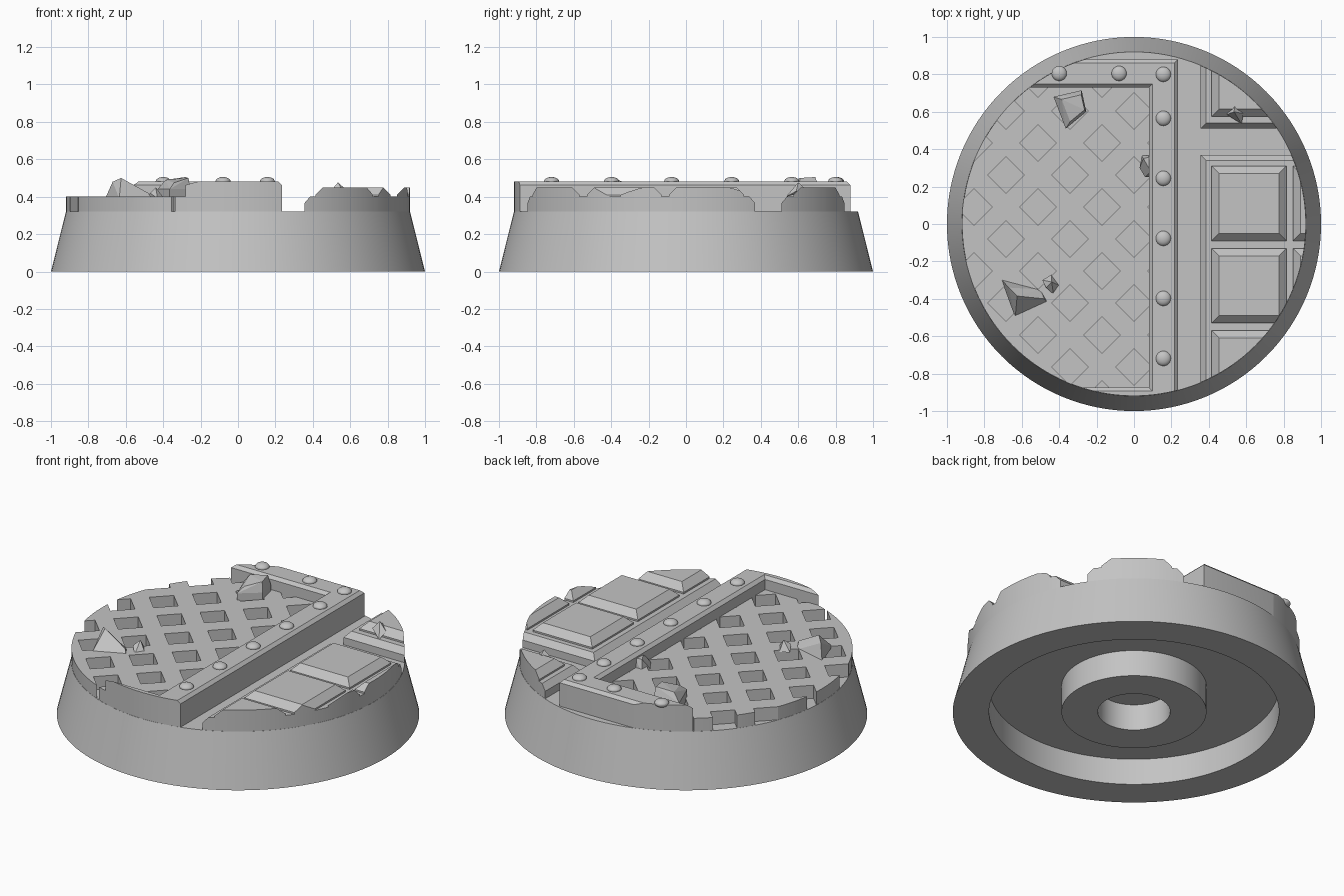
import bpy, bmesh, math
from mathutils import Matrix, Vector

cube = bpy.data.objects.get("Cube")
if cube:
    bpy.data.objects.remove(cube, do_unlink=True)

GREY = (0.55, 0.55, 0.55, 1)
stone = bpy.data.materials.new("plain grey")
stone.use_nodes = True
stone.diffuse_color = GREY
stone.node_tree.nodes["Principled BSDF"].inputs["Base Color"].default_value = GREY

FLOOR, RIM, FAR, SEGS = 0.32, 0.919, 1.2, 128


def finish(name, bm, smooth=False):
    """Turn a bmesh into a named, coloured object."""
    bmesh.ops.recalc_face_normals(bm, faces=bm.faces)
    mesh = bpy.data.meshes.new(name)
    bm.to_mesh(mesh)
    bm.free()
    mesh.materials.append(stone)
    ob = bpy.data.objects.new(name, mesh)
    bpy.context.collection.objects.link(ob)
    if smooth:
        shade(ob)
    return ob


def activate(ob):
    bpy.ops.object.select_all(action='DESELECT')
    ob.select_set(True)
    bpy.context.view_layer.objects.active = ob


def shade(ob):
    activate(ob)
    bpy.ops.object.shade_smooth_by_angle(angle=math.radians(20))


def cut(ob, tool, operation):
    """Apply a boolean with a helper object."""
    mod = ob.modifiers.new("cut", 'BOOLEAN')
    mod.object, mod.operation, mod.solver = tool, operation, 'EXACT'
    activate(ob)
    bpy.ops.object.modifier_apply(modifier=mod.name)


def prism(bm, outline, z0, z1):
    """Extrude a flat outline upwards and return its top face."""
    face = bm.faces.new([bm.verts.new((x, y, z0)) for x, y in outline])
    made = bmesh.ops.extrude_face_region(bm, geom=[face], use_keep_orig=True)["geom"]
    bmesh.ops.translate(bm, vec=(0, 0, z1 - z0),
                        verts=[g for g in made if isinstance(g, bmesh.types.BMVert)])
    return next(g for g in made if isinstance(g, bmesh.types.BMFace))


def chamfered_block(name, x0, x1, y0, y1, z0, shoulder, top, inset):
    """Block whose top edge slopes inwards above a shoulder height."""
    bm = bmesh.new()
    rings = []
    for z, d in ((z0, 0), (shoulder, 0), (top, inset)):
        rings.append([bm.verts.new(p) for p in (
            (x0 + d, y0 + d, z), (x1 - d, y0 + d, z),
            (x1 - d, y1 - d, z), (x0 + d, y1 - d, z))])
    bm.faces.new(rings[0])
    bm.faces.new(rings[-1])
    for low, high in zip(rings, rings[1:]):
        for i in range(4):
            j = (i + 1) % 4
            bm.faces.new((low[i], low[j], high[j], high[i]))
    return finish(name, bm)


def hull(name, points):
    """Angular stone from a few corner points."""
    bm = bmesh.new()
    for p in points:
        bm.verts.new(p)
    out = bmesh.ops.convex_hull(bm, input=bm.verts)
    bmesh.ops.delete(bm, geom=list({v for v in out["geom_interior"] + out["geom_unused"]
                                    if isinstance(v, bmesh.types.BMVert)}), context='VERTS')
    return finish(name, bm)


# Tapered round base with a ring recess and a socket underneath
bm = bmesh.new()
profile = ((0, .16), (.2, .16), (.2, 0), (.4, 0), (.4, .16), (.8, .16),
           (.8, 0), (1, 0), (.92, FLOOR), (0, FLOOR))
verts = [bm.verts.new((r, 0, z)) for r, z in profile]
edges = [bm.edges.new(pair) for pair in zip(verts, verts[1:])]
bmesh.ops.spin(bm, geom=verts + edges, cent=(0, 0, 0), axis=(0, 0, 1),
               angle=math.tau, steps=SEGS)
bmesh.ops.remove_doubles(bm, verts=bm.verts, dist=1e-4)
finish("base", bm, smooth=True)

# Round helper that trims everything on top to the rim
bm = bmesh.new()
bmesh.ops.create_cone(bm, cap_ends=True, segments=SEGS, radius1=RIM, radius2=RIM, depth=2)
trimmer = finish("rim_trimmer", bm)
trimmer.hide_render = True

# Diamond grating: a slab pierced by a staggered grid of holes
bm = bmesh.new()
prism(bm, ((-FAR, -.9), (.12, -.9), (.12, .76), (-FAR, .76)), FLOOR - .01, .4)
grating = finish("grating", bm)
bm = bmesh.new()
PITCH, HALF = 0.171, 0.097
for i in range(-6, 2):
    for j in range(-6, 7):
        if (i + j) % 2 == 0:
            cx, cy = i * PITCH, j * PITCH - .08
            prism(bm, ((cx - HALF, cy), (cx, cy - HALF), (cx + HALF, cy), (cx, cy + HALF)),
                  .2, .5)
holes = finish("grating_holes", bm)
cut(grating, holes, 'DIFFERENCE')
bpy.data.objects.remove(holes, do_unlink=True)

# Girder frame around the grating, with a chamfered top edge
bm = bmesh.new()
top = prism(bm, ((.235, -FAR), (.235, .88), (-FAR, .88), (-FAR, .73), (.08, .73),
                 (.08, -.875), (-FAR, -.875), (-FAR, -FAR)), FLOOR - .02, .48)
bmesh.ops.bevel(bm, geom=list(top.edges), offset=.018, segments=1, affect='EDGES')
girder = finish("girder_frame", bm)

# Paving: two kerbed slabs carrying rows of chamfered blocks
trimmed = [grating, girder]
for name, y0, y1 in (("main_slab", -FAR, .37), ("back_slab", .51, FAR)):
    trimmed.append(chamfered_block(name, .355, FAR + .1, y0, y1, FLOOR - .02, .365, .4, .03))
for col, x0 in enumerate((.415, .85)):
    for row, y0 in enumerate((-.97, -.53, -.09, .575)):
        if col == 0 or row in (1, 2):
            trimmed.append(chamfered_block(f"paving_block_{col}_{row}", x0, x0 + .4,
                                           y0, y0 + .4, .38, .41, .45, .04))
for ob in trimmed:
    cut(ob, trimmer, 'INTERSECT')
    shade(ob)
bpy.data.objects.remove(trimmer, do_unlink=True)

# Domed rivets along the girders
spots = [(.157, .8), (-.08, .805), (-.4, .805)] + [(.157, .565 - .321 * k) for k in range(5)]
for k, (x, y) in enumerate(spots):
    bm = bmesh.new()
    bmesh.ops.create_uvsphere(bm, u_segments=24, v_segments=12, radius=.04)
    bmesh.ops.transform(bm, verts=bm.verts, matrix=Matrix.Translation((x, y, .482))
                        @ Matrix.Diagonal((1, 1, .58, 1)))
    finish(f"rivet_{k}", bm, smooth=True)

# Loose rubble
boulder = [(-.43, .68), (-.28, .715), (-.255, .6), (-.365, .51)]
mid = Vector((-.32, .635))
crown = [Vector(p).lerp(mid, .3) for p in boulder]
hull("rubble_boulder", [(x, y, .38) for x, y in boulder]
     + [(x, y, .44) for x, y in boulder]
     + [(p.x + .01, p.y, z) for p, z in zip(crown, (.49, .505, .5, .475))])
hull("rubble_spike", [(-.71, -.295, .39), (-.635, -.5, .39), (-.46, -.42, .39),
                      (-.5, -.35, .39), (-.67, -.34, .48), (-.625, -.385, .5),
                      (-.48, -.4, .42)])
hull("rubble_chip", [(-.49, -.3, .39), (-.44, -.27, .39), (-.395, -.33, .39),
                     (-.43, -.38, .39), (-.47, -.34, .42), (-.44, -.31, .45)])
hull("rubble_by_girder", [(.03, .3, .38), (.04, .37, .38), (.1, .37, .38), (.1, .25, .38),
                          (.06, .25, .39), (.05, .35, .45), (.09, .36, .455), (.09, .28, .45)])
hull("rubble_shard", [(.495, .585, .43), (.54, .65, .43), (.585, .59, .43),
                      (.575, .535, .4), (.535, .6, .477)])
